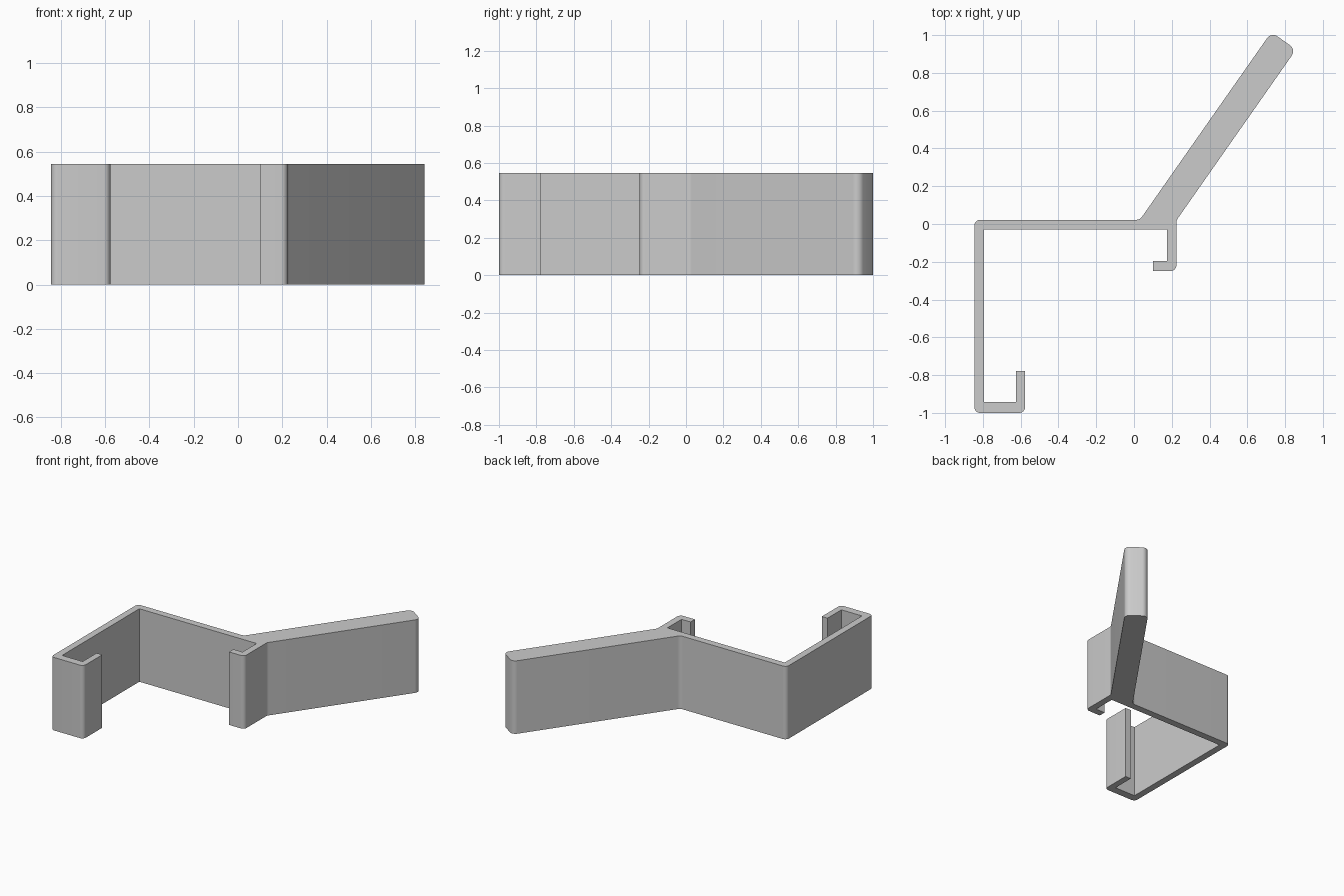
import bpy, bmesh, math
from mathutils import Vector

if "Cube" in bpy.data.objects:
    bpy.data.objects.remove(bpy.data.objects["Cube"], do_unlink=True)

HEIGHT = 0.545
R = 0.03

# Bracket outline: x, y, corner radius (0 is sharp), clockwise
outline = [
    (-0.845, 0.022, R), (0.031, 0.022, 0.04),             # back of the plate
    (0.727, 1.016, 0.04), (0.858, 0.924, 0.04),           # slanted arm
    (0.225, 0.02, 0.04), (0.225, -0.248, R),              # small hook
    (0.10, -0.248, 0), (0.10, -0.197, 0),
    (0.175, -0.197, 0), (0.175, -0.03, 0),
    (-0.794, -0.03, 0), (-0.794, -0.942, 0),              # inside of the long side
    (-0.624, -0.942, 0), (-0.624, -0.778, 0),             # large hook
    (-0.577, -0.778, 0), (-0.577, -1.0, R), (-0.845, -1.0, R),
]


def rounded(points, steps=8):
    """Replace each corner that has a radius by a tangent arc."""
    result = []
    for i, (x, y, r) in enumerate(points):
        p = Vector((x, y))
        if r == 0:
            result.append(p)
            continue
        a = (Vector(points[i - 1][:2]) - p).normalized()
        b = (Vector(points[(i + 1) % len(points)][:2]) - p).normalized()
        half = a.angle(b) / 2
        centre = p + (a + b).normalized() * r / math.sin(half)
        start = p + a * r / math.tan(half) - centre
        end = p + b * r / math.tan(half) - centre
        sweep = start.angle(end)
        for k in range(steps + 1):
            t = k / steps
            arc = start * math.sin((1 - t) * sweep) + end * math.sin(t * sweep)
            result.append(centre + arc / math.sin(sweep))
    return result


# Extrude the outline upwards
bm = bmesh.new()
base = bm.faces.new([bm.verts.new((p.x, p.y, 0)) for p in rounded(outline)])
top = bmesh.ops.extrude_face_region(bm, geom=[base], use_keep_orig=True)["geom"]
bmesh.ops.translate(bm, vec=(0, 0, HEIGHT),
                    verts=[v for v in top if isinstance(v, bmesh.types.BMVert)])
bmesh.ops.recalc_face_normals(bm, faces=bm.faces)
mesh = bpy.data.meshes.new("hook_bracket")
bm.to_mesh(mesh)
bm.free()
bracket = bpy.data.objects.new("hook_bracket", mesh)
bpy.context.collection.objects.link(bracket)

# Plain grey
grey = bpy.data.materials.new("light_grey")
grey.use_nodes = True
colour = (0.6, 0.6, 0.6, 1)
grey.diffuse_color = colour
grey.node_tree.nodes["Principled BSDF"].inputs["Base Color"].default_value = colour
mesh.materials.append(grey)

# Smooth the rounded corners, keep the edges sharp
bpy.ops.object.select_all(action="DESELECT")
bracket.select_set(True)
bpy.context.view_layer.objects.active = bracket
bpy.ops.object.shade_smooth_by_angle(angle=math.radians(30))
